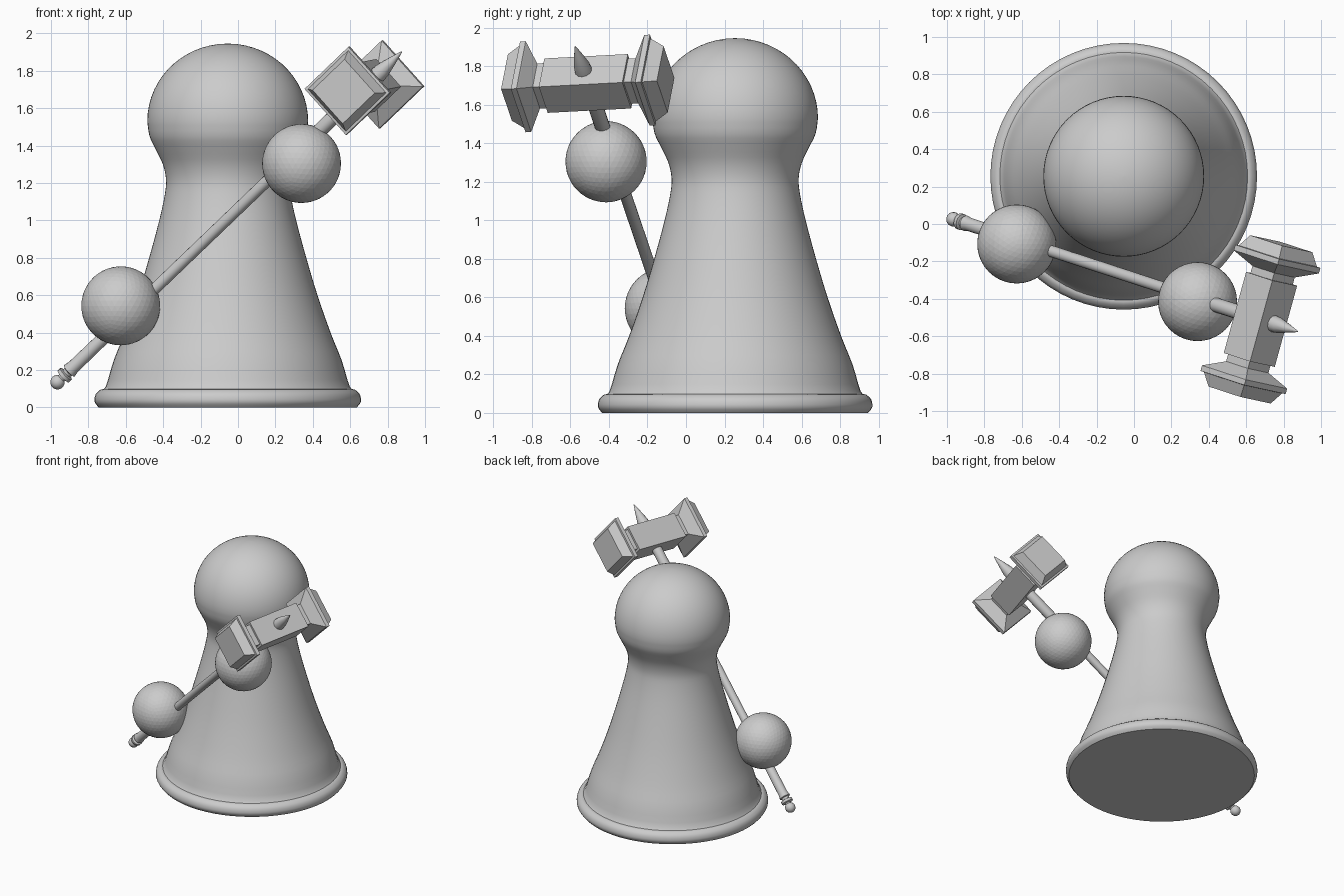
import bpy, bmesh, math
from mathutils import Vector, Matrix

cube = bpy.data.objects.get("Cube")
if cube:
    bpy.data.objects.remove(cube, do_unlink=True)

grey = bpy.data.materials.new("plain grey")
grey.use_nodes = True
grey.diffuse_color = (0.6, 0.6, 0.6, 1)
grey.node_tree.nodes["Principled BSDF"].inputs["Base Color"].default_value = (0.6, 0.6, 0.6, 1)


def add_object(name, bm, matrix, smooth_angle=None):
    bmesh.ops.recalc_face_normals(bm, faces=bm.faces)
    mesh = bpy.data.meshes.new(name)
    bm.to_mesh(mesh)
    bm.free()
    mesh.materials.append(grey)
    obj = bpy.data.objects.new(name, mesh)
    bpy.context.collection.objects.link(obj)
    obj.matrix_world = matrix
    if smooth_angle:
        bpy.ops.object.select_all(action='DESELECT')
        obj.select_set(True)
        bpy.context.view_layer.objects.active = obj
        bpy.ops.object.shade_smooth_by_angle(angle=math.radians(smooth_angle))
    return obj


def stack(name, profile, sides, matrix, smooth_angle=None, turn=0.0):
    """Closed solid made of rings (radius, height) along local z."""
    bm = bmesh.new()
    rings = []
    for r, z in profile:
        ring = []
        for i in range(sides):
            a = turn + math.tau * i / sides
            ring.append(bm.verts.new((r * math.cos(a), r * math.sin(a), z)))
        rings.append(ring)
    for low, high in zip(rings, rings[1:]):
        for i in range(sides):
            j = (i + 1) % sides
            bm.faces.new((low[i], low[j], high[j], high[i]))
    bm.faces.new(rings[0][::-1])
    bm.faces.new(rings[-1])
    return add_object(name, bm, matrix, smooth_angle)


def smooth_profile(points, steps):
    """Catmull-Rom curve through the profile points."""
    pts = [Vector(p) for p in points]
    pts = [pts[0]] + pts + [pts[-1]]
    out = []
    for a, b, c, d in zip(pts, pts[1:], pts[2:], pts[3:]):
        for k in range(steps):
            t = k / steps
            out.append(0.5 * (2 * b + (c - a) * t + (2 * a - 5 * b + 4 * c - d) * t * t
                              + (3 * b - a - 3 * c + d) * t ** 3))
    return out + [pts[-1]]


# Body: flared robe with a rolled hem, narrow neck and round head
robe = [(0.69, 0), (0.712, 0.03), (0.706, 0.07), (0.68, 0.095), (0.652, 0.112),
        (0.61, 0.25), (0.55, 0.4), (0.48, 0.6), (0.42, 0.8), (0.366, 1.0),
        (0.336, 1.14), (0.33, 1.22), (0.347, 1.3), (0.385, 1.38), (0.418, 1.45), (0.43, 1.53)]
head = []
for i in range(1, 16):
    a = math.radians(i * 5.95)
    head.append((0.43 * math.cos(a), 1.53 + 0.415 * math.sin(a)))
stack("body", smooth_profile(robe, 3) + head, 64,
      Matrix.Translation((-0.055, 0.255, 0)), 35)

# Hands: two faceted balls
for name, centre in (("right_hand", (-0.627, -0.107, 0.543)),
                     ("left_hand", (0.34, -0.415, 1.304))):
    bm = bmesh.new()
    bmesh.ops.create_icosphere(bm, subdivisions=4, radius=0.211)
    add_object(name, bm, Matrix.Translation(centre))

# Hammer frame: local z runs up the handle, local y along the hammer head
centre = Vector((0.676, -0.51, 1.71))
pommel = Vector((-0.965, 0.025, 0.135))
length = (centre - pommel).length
up = (centre - pommel).normalized()
along = Vector((0.18, 0.65, 0.035))
along = (along - along.dot(up) * up).normalized()
side = along.cross(up)
frame = Matrix((side, along, up)).transposed().to_4x4()
frame.translation = centre

# Handle with a stepped grip end and a thicker collar under the head
handle = [(0.02, -length), (0.024, 0.04 - length), (0.044, 0.045 - length),
          (0.044, 0.065 - length), (0.028, 0.07 - length), (0.03, 0.085 - length),
          (0.042, 0.09 - length), (0.036, 0.12 - length), (0.034, -1.75),
          (0.031, -1.7), (0.031, -0.5), (0.039, -0.48), (0.039, -0.05)]
stack("handle", handle, 16, frame, 35)

bm = bmesh.new()
bmesh.ops.create_uvsphere(bm, u_segments=16, v_segments=10, radius=0.039)
add_object("handle_knob", bm, frame @ Matrix.Translation((0, 0, -length)), 35)

# Hammer head: square beam, then mirrored necks, flanges and striking faces
root2 = math.sqrt(2)


def square_stack(name, half_widths, matrix):
    profile = [(h * root2, z) for h, z in half_widths]
    stack(name, profile, 4, matrix, turn=math.pi / 4)


square_stack("hammer_beam", [(0.1, -0.225), (0.1, 0.225)],
             frame @ Matrix.Rotation(math.pi / 2, 4, 'X'))
for name, angle in (("front_striker", math.pi / 2), ("back_striker", -math.pi / 2)):
    square_stack(name, [(0.083, 0.2), (0.083, 0.265), (0.16, 0.315), (0.167, 0.32),
                        (0.167, 0.35), (0.153, 0.352), (0.122, 0.42)],
                 frame @ Matrix.Rotation(angle, 4, 'X'))

# Spike on top of the hammer
stack("hammer_spike", [(0.046, 0.09), (0.042, 0.14), (0.024, 0.21), (0.003, 0.285)],
      12, frame, 35)
